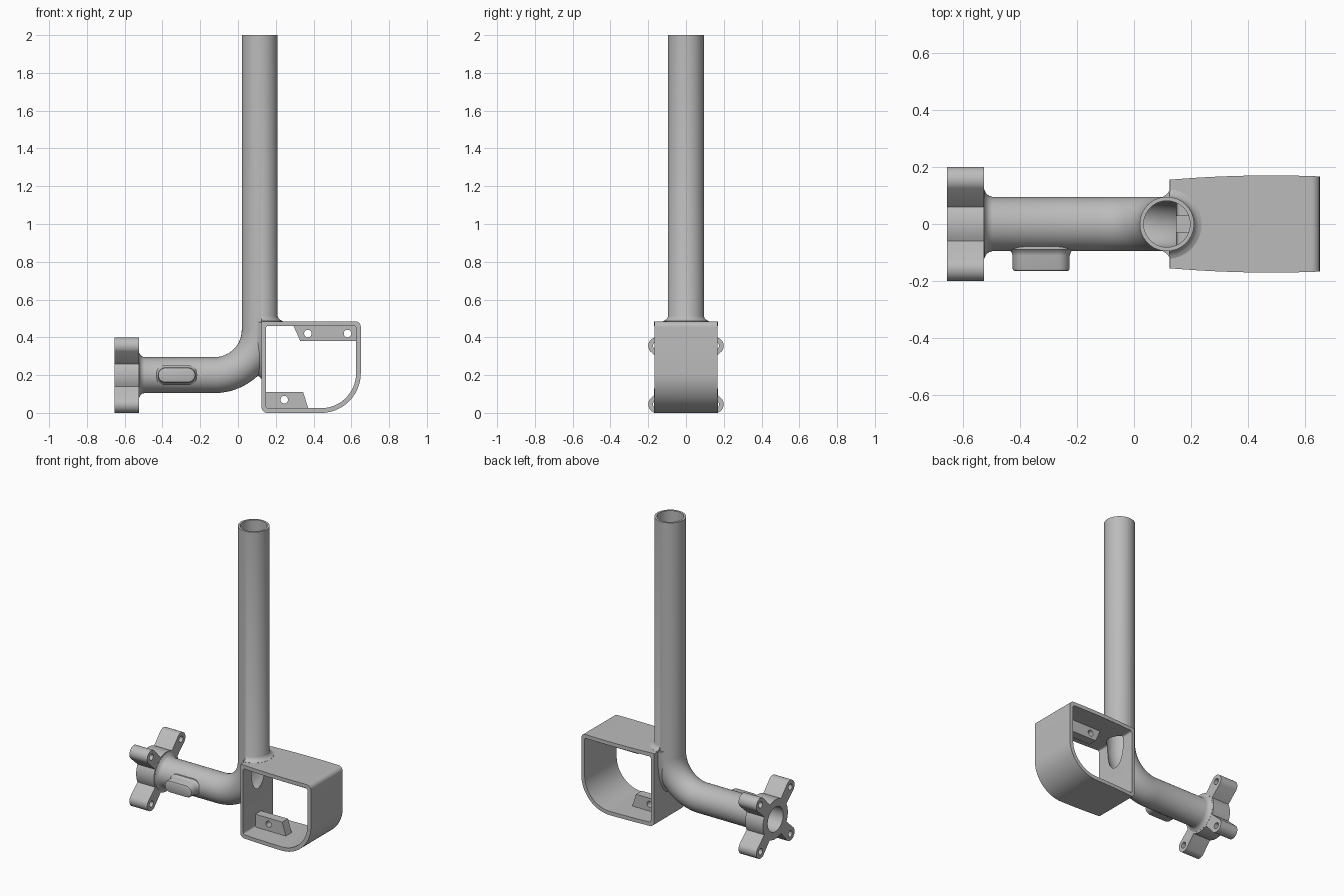
import bpy, bmesh
from math import sin, cos, pi, radians
from mathutils import Vector

cube = bpy.data.objects.get("Cube")
if cube:
    bpy.data.objects.remove(cube)

grey = bpy.data.materials.new("plain_grey")
grey.use_nodes = True
grey.diffuse_color = (0.5, 0.5, 0.5, 1)
grey.node_tree.nodes["Principled BSDF"].inputs["Base Color"].default_value = (0.5, 0.5, 0.5, 1)


def loft(name, rings):
    """Closed solid through a list of matching point loops."""
    bm = bmesh.new()
    loops = [[bm.verts.new(p) for p in ring] for ring in rings]
    n = len(loops[0])
    for a, b in zip(loops, loops[1:]):
        for i in range(n):
            j = (i + 1) % n
            bm.faces.new((a[i], a[j], b[j], b[i]))
    bm.faces.new(loops[0])
    bm.faces.new(loops[-1])
    bmesh.ops.recalc_face_normals(bm, faces=bm.faces[:])
    mesh = bpy.data.meshes.new(name)
    bm.to_mesh(mesh)
    bm.free()
    mesh.materials.append(grey)
    obj = bpy.data.objects.new(name, mesh)
    bpy.context.collection.objects.link(obj)
    return obj


def combine(obj, tool, operation, keep=False):
    mod = obj.modifiers.new("combine", 'BOOLEAN')
    mod.object, mod.operation, mod.solver = tool, operation, 'EXACT'
    bpy.context.view_layer.objects.active = obj
    bpy.ops.object.modifier_apply(modifier=mod.name)
    if not keep:
        bpy.data.objects.remove(tool)


def arc(u, v, r, start, end, n=10):
    steps = [radians(start + (end - start) * i / n) for i in range(n + 1)]
    return [(u + r * cos(a), v + r * sin(a)) for a in steps]


def prism_y(name, outline, y0, y1):
    return loft(name, [[(x, y, z) for x, z in outline] for y in (y0, y1)])


def prism_x(name, outline, x0, x1):
    return loft(name, [[(x, y, z) for y, z in outline] for x in (x0, x1)])


def pipe(name, stations, sides=64):
    """Round sweep; each station is x, z, heading in radians, radius."""
    rings = []
    for x, z, t, r in stations:
        angles = [2 * pi * i / sides for i in range(sides)]
        rings.append([Vector((x - r * sin(a) * sin(t), r * cos(a), z + r * sin(a) * cos(t)))
                      for a in angles])
    return loft(name, rings)


def bend(r, n=24):
    turns = [pi / 2 * i / n for i in range(n + 1)]
    return [(-0.125 + 0.24 * sin(t), 0.44 - 0.24 * cos(t), t, r) for t in turns]


# Bent tube, flared where it meets the end flange
flare = [(-0.53, 0.12), (-0.524, 0.12), (-0.517, 0.107), (-0.508, 0.099), (-0.495, 0.095)]
body = pipe("tube_and_frame", [(x, 0.2, 0, r) for x, r in flare]
            + bend(0.095) + [(0.115, 2, pi / 2, 0.095)])
bore = pipe("bore_cutter", [(-0.7, 0.2, 0, 0.081)] + bend(0.081) + [(0.115, 2.1, pi / 2, 0.081)])

# Box frame with gently bowed sides
outer = (arc(0.155, 0.03, 0.03, 180, 270) + arc(0.44, 0.21, 0.21, 270, 360, 24)
         + arc(0.62, 0.455, 0.03, 0, 90) + arc(0.13, 0.48, 0.005, 90, 180, 3))
box = prism_y("box_frame", outer, -0.25, 0.25)
xs = [0.1 + 0.58 * i / 24 for i in range(25)]
side = [(x, 0.17 - 0.12 * (x - 0.48) ** 2) for x in xs]
plan = side + [(x, -y) for x, y in reversed(side)]
combine(box, loft("plan", [[(x, y, z) for x, y in plan] for z in (-0.1, 0.6)]), 'INTERSECT')
combine(body, box, 'UNION')

# Fillet between elbow and frame wall
rings = []
for x, off in ((0.095, -0.004), (0.105, 0.003), (0.115, 0.01), (0.121, 0.018), (0.135, 0.026)):
    arch = [(-pi / 2 + pi * i / 24) for i in range(25)]
    ring = [(x, (0.095 + off) * sin(a), 0.43 - (0.23 + off) * cos(a)) for a in arch]
    w = 0.095 + off
    rings.append(ring + [(x, w, 0.481), (x, -w, 0.481)])
combine(body, loft("wall_fillet", rings), 'UNION')

# Fillet between upright tube and frame top
collar = ((0.475, 0.122), (0.486, 0.122), (0.491, 0.11), (0.5, 0.1), (0.515, 0.093))
combine(body, loft("top_fillet", [[(x, y, z) for x, y in arc(0.115, 0, r, -85, 85, 32)]
                                  for z, r in collar]), 'UNION')

# Rounded pad on the front of the tube
rings = []
for y, off in ((-0.05, 0.012), (-0.09, 0.012), (-0.098, 0.004), (-0.11, 0),
               (-0.155, 0), (-0.162, -0.003), (-0.165, -0.01)):
    r = 0.04 + off
    slot = arc(-0.265, 0.2, r, -90, 90, 14) + arc(-0.385, 0.2, r, 90, 270, 14)
    rings.append([(x, y, z) for x, z in slot])
combine(body, loft("pad", rings), 'UNION')

# Frame opening, then the bore through everything
inner = (arc(0.16, 0.037, 0.012, 180, 270, 5) + arc(0.44, 0.21, 0.185, 270, 360, 24)
         + arc(0.613, 0.448, 0.012, 0, 90, 5) + arc(0.16, 0.448, 0.012, 90, 180, 5))
combine(body, prism_y("opening", inner, -0.3, 0.3), 'DIFFERENCE')
combine(body, bore, 'DIFFERENCE', keep=True)

# Four-lobed end flange with bolt holes
quarter = arc(0, 0, 0.13, -27, 27, 8) + arc(0.155, 0.155, 0.045, -40, 130, 16)
outline = []
for k in range(4):
    c, s = round(cos(k * pi / 2)), round(sin(k * pi / 2))
    outline += [(u * c - v * s, 0.2 + u * s + v * c) for u, v in quarter]
flange = prism_x("end_flange", outline, -0.655, -0.525)
for y in (-0.155, 0.155):
    for z in (0.045, 0.355):
        hole = prism_x("bolt_hole", arc(y, z, 0.02, 0, 345, 23), -0.7, -0.5)
        combine(flange, hole, 'DIFFERENCE')
combine(flange, bore, 'DIFFERENCE')

# Mounting tabs inside the frame
tabs = {
    "upper_tab": ([(0.29, 0.47), (0.33, 0.38), (0.633, 0.38), (0.633, 0.47)],
                  [(0.37, 0.42), (0.58, 0.42)]),
    "lower_tab": ([(0.14, 0.015), (0.375, 0.015), (0.345, 0.11), (0.14, 0.11)],
                  [(0.245, 0.07)]),
}
parts = [body, flange]
for name, (shape, holes) in tabs.items():
    tab = prism_y(name, shape, -0.03, 0.03)
    for x, z in holes:
        combine(tab, prism_y("screw_hole", arc(x, z, 0.02, 0, 345, 23), -0.1, 0.1), 'DIFFERENCE')
    parts.append(tab)

# Smooth shading with crisp edges
for obj in parts:
    bpy.ops.object.select_all(action='DESELECT')
    obj.select_set(True)
    bpy.context.view_layer.objects.active = obj
    bpy.ops.object.shade_smooth_by_angle(angle=radians(30))
